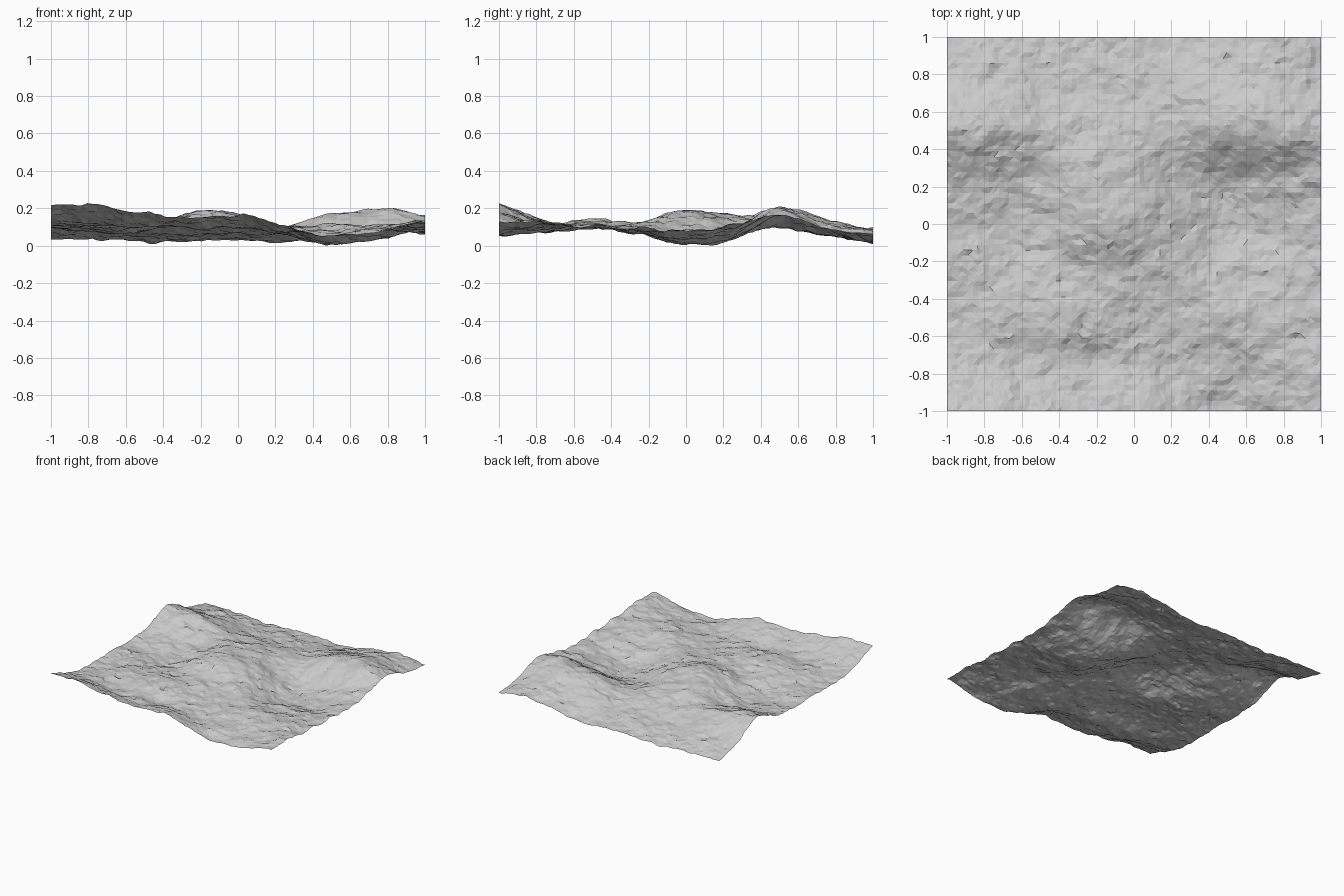
import bpy, bmesh
from mathutils import Vector, noise

if "Cube" in bpy.data.objects:
    bpy.data.objects.remove(bpy.data.objects["Cube"])

# Broad relief: heights in hundredths, rows from y=-1 to y=1, columns from x=-1 to x=1
RELIEF = [
    [23.5, 22, 18, 15.5, 18, 12, 6.5, 9.5, 13],
    [14.5, 13, 11, 11, 10.5, 8.5, 9, 11.5, 13.5],
    [11, 12, 14, 14.5, 11.5, 11, 12, 11.5, 11],
    [12, 10.5, 11, 13, 13.5, 11, 7, 8.5, 10.5],
    [11.5, 8, 9.5, 19, 18, 9, 2.5, 5.5, 9],
    [13, 12, 11, 17.5, 15, 7, 4.5, 9.5, 12],
    [21, 19.5, 14, 12.5, 11.5, 11.5, 18.5, 20.5, 18],
    [11, 11, 7.5, 6.5, 7.5, 8, 13, 15, 10],
    [4, 5, 3, 3.5, 4.5, 2.5, 6, 9.5, 7.5],
]
CELLS = 72


def cubic(values, t):
    """Smooth interpolation along an evenly spaced row, t in 0..1."""
    last = len(values) - 1
    i = min(int(t * last), last - 1)
    f = t * last - i
    a, b, c, d = (values[min(max(i + k, 0), last)] for k in (-1, 0, 1, 2))
    return b + 0.5 * f * (c - a + f * (2*a - 5*b + 4*c - d + f * (3*(b - c) + d - a)))


def height(x, y):
    u, v = (x + 1) / 2, (y + 1) / 2
    broad = cubic([cubic(row, u) for row in RELIEF], v) / 100
    rough = noise.fractal(Vector((x * 7, y * 8, 3.7)), 0.5, 2.0, 3)
    return broad + 0.016 * rough


# Rocky ground sheet: a single open, flat-faced surface
bm = bmesh.new()
bmesh.ops.create_grid(bm, x_segments=CELLS, y_segments=CELLS, size=1.0)
for v in bm.verts:
    # uneven vertex spacing keeps the facets irregular
    if not v.is_boundary:
        shift = noise.noise_vector(v.co * 29) * 0.009
        v.co.x += shift.x
        v.co.y += shift.y
    v.co.z = height(v.co.x, v.co.y)
low = min(v.co.z for v in bm.verts)
for v in bm.verts:
    v.co.z -= low
bmesh.ops.triangulate(bm, faces=bm.faces[:], quad_method='SHORT_EDGE')
mesh = bpy.data.meshes.new("terrain")
bm.to_mesh(mesh)
bm.free()
terrain = bpy.data.objects.new("terrain", mesh)
bpy.context.collection.objects.link(terrain)
